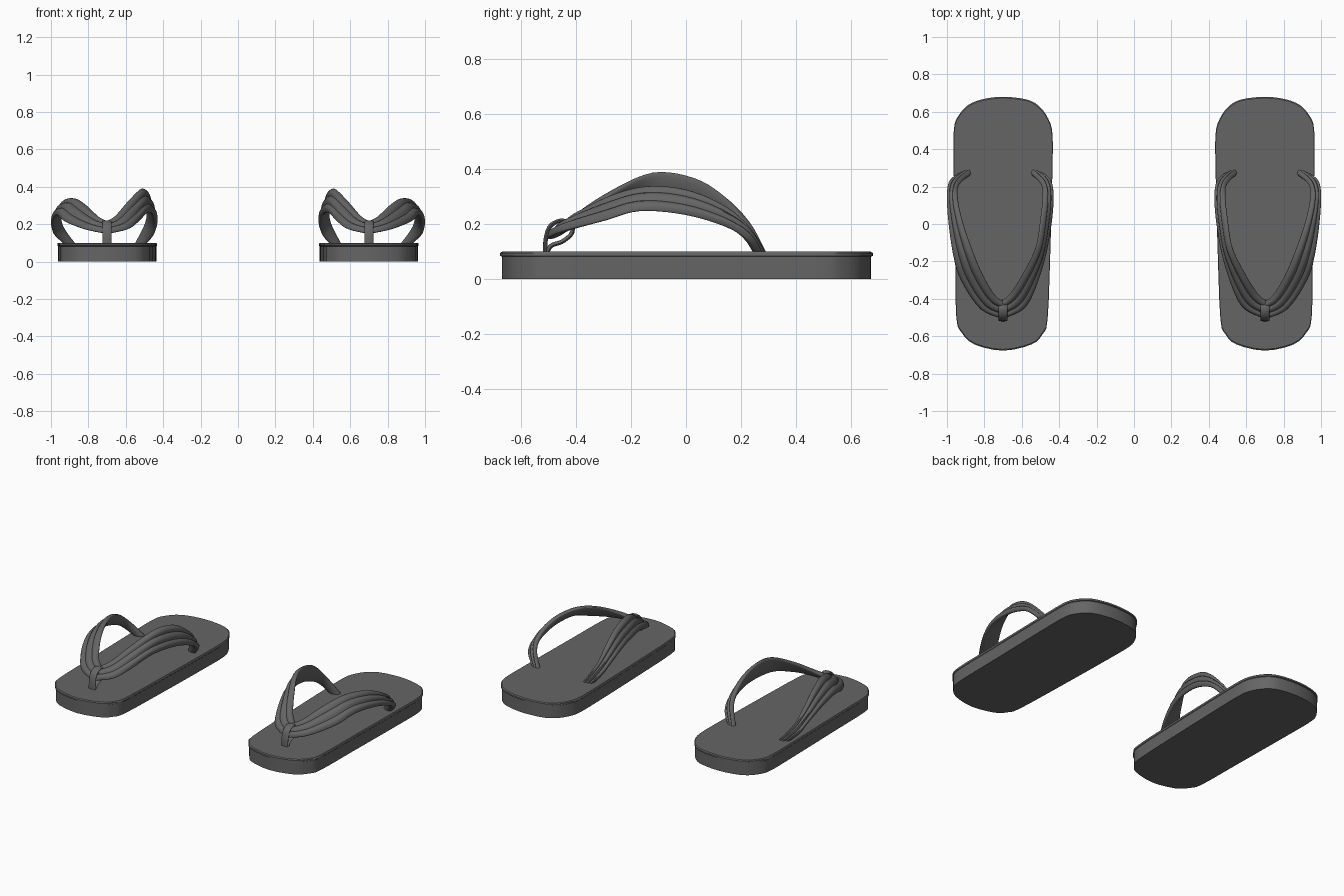
import bpy, bmesh, math
from mathutils import Vector

if "Cube" in bpy.data.objects:
    bpy.data.objects.remove(bpy.data.objects["Cube"])

rubber = bpy.data.materials.new("dark grey rubber")
rubber.diffuse_color = (0.13, 0.13, 0.13, 1)
rubber.use_nodes = True
rubber.node_tree.nodes["Principled BSDF"].inputs["Base Color"].default_value = rubber.diffuse_color
CENTRE = 0.70


def spline(pts, steps, closed=False):
    """Smooth path through the points."""
    pts = [Vector(p) for p in pts]
    n = len(pts)
    get = (lambda i: pts[i % n]) if closed else (lambda i: pts[max(0, min(n - 1, i))])
    out = []
    for i in range(n if closed else n - 1):
        a, b, c, d = (get(i + k) for k in (-1, 0, 1, 2))
        for s in range(steps):
            t = s / steps
            out.append(0.5 * (2 * b + (c - a) * t + (2 * a - 5 * b + 4 * c - d) * t * t
                              + (3 * b - a - 3 * c + d) * t ** 3))
    if not closed:
        out.append(pts[-1])
    return out


def loft(name, rings, side, angle):
    """Skin rings of points; side -1 or 1 places the left or right sandal."""
    bm = bmesh.new()
    vs = [[bm.verts.new((side * (CENTRE + p.x), p.y, p.z)) for p in r] for r in rings]
    n = len(vs[0])
    for a, b in zip(vs, vs[1:]):
        for i in range(n):
            j = (i + 1) % n
            bm.faces.new((a[i], a[j], b[j], b[i]))
    bm.faces.new(vs[0])
    bm.faces.new(vs[-1])
    bmesh.ops.recalc_face_normals(bm, faces=bm.faces)
    me = bpy.data.meshes.new(name)
    bm.to_mesh(me)
    bm.free()
    me.materials.append(rubber)
    ob = bpy.data.objects.new(name, me)
    bpy.context.collection.objects.link(ob)
    bpy.ops.object.select_all(action='DESELECT')
    ob.select_set(True)
    bpy.context.view_layer.objects.active = ob
    bpy.ops.object.shade_smooth_by_angle(angle=math.radians(angle))


def band(name, low, high, side, thick, fold, lobes=3, segs=18):
    """Padded ribbon between two edge paths, with lengthwise folds outside."""
    lo, hi = spline(low, 5), spline(high, 5)
    rings = []
    for i in range(len(lo)):
        k, m = max(0, i - 1), min(len(lo) - 1, i + 1)
        tangent = (lo[m] + hi[m]) - (lo[k] + hi[k])
        normal = tangent.cross(hi[i] - lo[i]).normalized()
        if rings and normal.dot(previous) < 0 or not rings and normal.y > 0:
            normal = -normal
        previous = normal
        ring = []
        for s in range(segs + 1):
            u = s / segs
            w = (1 - math.cos(math.pi * u)) / 2
            bulge = thick * math.sin(math.pi * u)
            crease = fold * abs(math.sin(lobes * math.pi * w))
            ring.append(lo[i].lerp(hi[i], w) + normal * (bulge * 0.6 + crease))
        for s in range(segs - 1, 0, -1):
            u = s / segs
            w = (1 - math.cos(math.pi * u)) / 2
            ring.append(lo[i].lerp(hi[i], w) - normal * thick * math.sin(math.pi * u))
        rings.append(ring)
    loft(name, rings, side, 50)


# Sole outline, x measured outward from the sandal's centre line
outline = [(.265, .345, 0), (.263, .505, 0), (.244, .57, 0), (.19, .634, 0),
           (.11, .667, 0), (0, .68, 0), (-.125, .666, 0), (-.195, .628, 0),
           (-.243, .56, 0), (-.264, .48, 0), (-.264, .29, 0), (-.253, -.136, 0),
           (-.238, -.51, 0), (-.21, -.59, 0), (-.152, -.644, 0), (0, -.677, 0),
           (.153, -.644, 0), (.222, -.58, 0), (.25, -.50, 0), (.256, -.19, 0)]
# Height and scale of each sole ring: body, then the lipped footbed rim
sole_rings = [(0, .99), (.082, .99), (.085, 1), (.095, 1), (.1, .99)]

# Strap edges from toe to heel side
outer_low = [(-.01, -.51, .15), (.12, -.455, .175), (.225, -.30, .215), (.265, -.17, .25),
             (.287, 0, .235), (.293, .15, .19), (.283, .225, .145), (.225, .26, .09)]
outer_high = [(-.02, -.42, .20), (.04, -.385, .235), (.11, -.27, .30), (.165, -.14, .335),
              (.215, 0, .325), (.245, .13, .27), (.235, .215, .19), (.165, .28, .09)]
inner_low = [(.01, -.51, .15), (-.11, -.455, .175), (-.17, -.35, .215), (-.215, -.19, .26),
             (-.25, 0, .25), (-.262, .15, .20), (-.25, .23, .145), (-.205, .26, .09)]
inner_high = [(.02, -.42, .20), (-.04, -.37, .24), (-.11, -.26, .32), (-.18, -.12, .388),
              (-.205, .03, .368), (-.215, .14, .30), (-.205, .215, .21), (-.145, .28, .09)]

# Toe post rising from the sole and wrapping over the strap joint
post = [(-.515, .09), (-.512, .15), (-.495, .195), (-.455, .215), (-.415, .20),
        (-.415, .165), (-.45, .135), (-.49, .12), (-.505, .09)]

for side, label in ((-1, "left"), (1, "right")):
    smooth = spline(outline, 3, True)
    loft(label + "_sole", [[Vector((p.x * k, p.y * k, z)) for p in smooth]
                           for z, k in sole_rings], side, 35)
    band(label + "_outer_strap", outer_low, outer_high, side, .018, .010)
    band(label + "_inner_strap", inner_low, inner_high, side, .018, .010)
    band(label + "_toe_post", [(-.024, y, z) for y, z in post],
         [(.024, y, z) for y, z in post], side, .010, 0, 1, 8)
